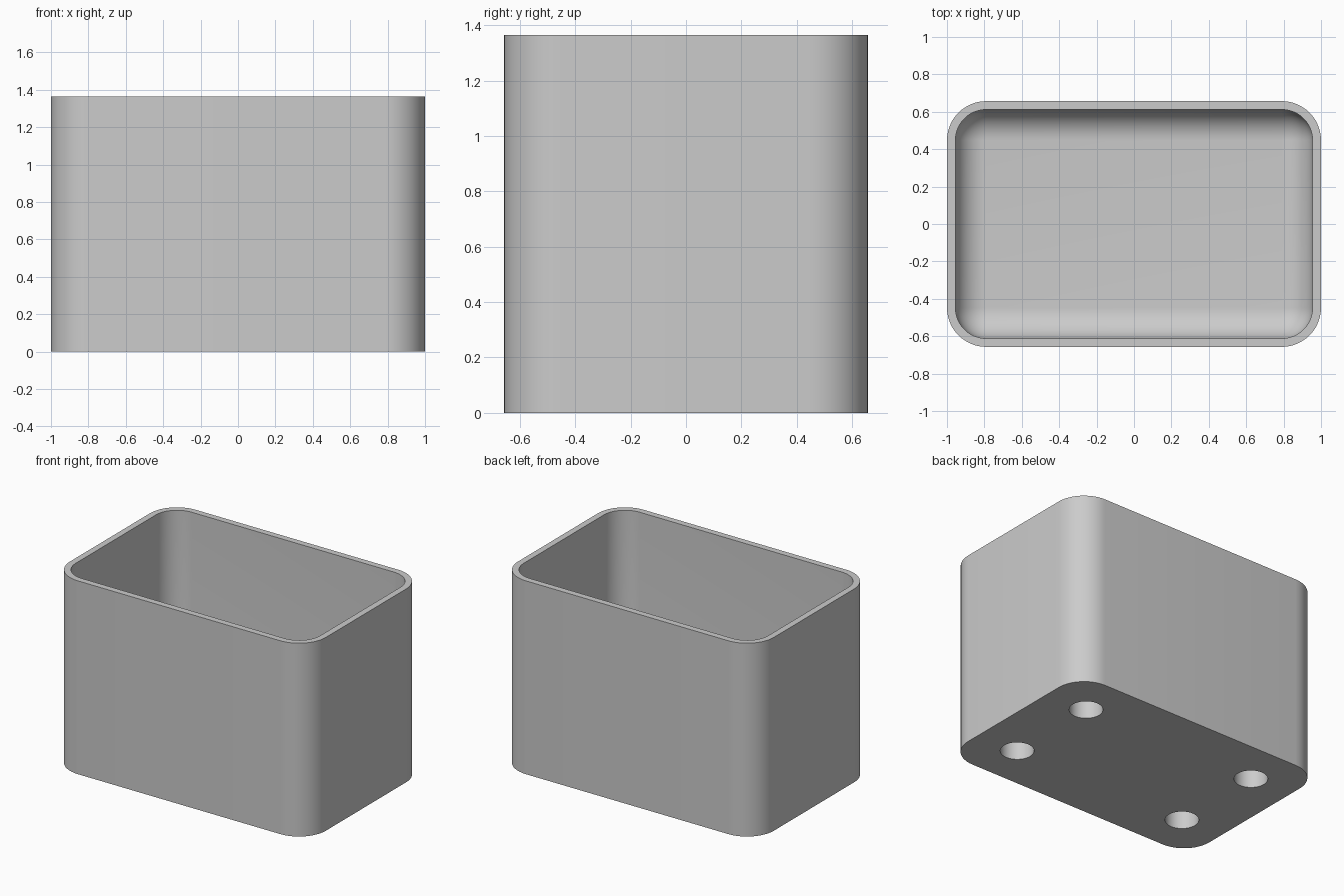
import bpy
import bmesh
from math import cos, sin, pi, radians

cube = bpy.data.objects.get("Cube")
if cube:
    bpy.data.objects.remove(cube, do_unlink=True)

HALF_X, HALF_Y, HEIGHT = 1.0, 0.657, 1.365
CORNER, WALL = 0.21, 0.045
FLOOR, FILLET = 0.18, 0.165
HOLE_X, HOLE_Y, HOLE_R, HOLE_DEPTH = 0.684, 0.341, 0.108, 0.14
STEPS = 12

grey = bpy.data.materials.new("grey plastic")
grey.use_nodes = True
grey.diffuse_color = (0.6, 0.6, 0.6, 1)
grey.node_tree.nodes["Principled BSDF"].inputs["Base Color"].default_value = (0.6, 0.6, 0.6, 1)

bm = bmesh.new()


def rounded_ring(inset, z):
    """Rounded rectangle of vertices, inset from the outer outline."""
    r = max(CORNER - inset, 0.0)
    cx, cy = HALF_X - inset - r, HALF_Y - inset - r
    ring = []
    for quarter, (sx, sy) in enumerate([(1, 1), (-1, 1), (-1, -1), (1, -1)]):
        for i in range(STEPS + 1):
            a = (quarter + i / STEPS) * pi / 2
            ring.append(bm.verts.new((sx * cx + r * cos(a), sy * cy + r * sin(a), z)))
    return ring


def circle_ring(x, y, z, count=40):
    return [bm.verts.new((x + HOLE_R * cos(2 * pi * i / count),
                          y + HOLE_R * sin(2 * pi * i / count), z)) for i in range(count)]


def bridge(a, b):
    for i in range(len(a)):
        j = (i + 1) % len(a)
        bm.faces.new((a[i], a[j], b[j], b[i]))


def loop_edges(ring):
    return [bm.edges.new((ring[i - 1], ring[i])) if not bm.edges.get((ring[i - 1], ring[i]))
            else bm.edges.get((ring[i - 1], ring[i])) for i in range(len(ring))]


# Outer wall, rim, inner wall and the rounded edge of the floor
rings = [rounded_ring(0, 0), rounded_ring(0, HEIGHT), rounded_ring(WALL, HEIGHT)]
for i in range(STEPS + 1):
    a = i / STEPS * pi / 2
    rings.append(rounded_ring(WALL + FILLET * (1 - cos(a)), FLOOR + FILLET * (1 - sin(a))))
for lower, upper in zip(rings, rings[1:]):
    bridge(lower, upper)

# Inside floor
corners = rings[-1][::STEPS + 1]
bmesh.ops.remove_doubles(bm, verts=rings[-1], dist=0.0005)
floor_verts = sorted([v for v in bm.verts if abs(v.co.z - FLOOR) < 1e-5],
                     key=lambda v: (v.co.y > 0, v.co.x if v.co.y < 0 else -v.co.x))
bm.faces.new(floor_verts)

# Blind holes in the underside
base_edges = loop_edges(rings[0])
for sx in (-1, 1):
    for sy in (-1, 1):
        mouth = circle_ring(sx * HOLE_X, sy * HOLE_Y, 0)
        end = circle_ring(sx * HOLE_X, sy * HOLE_Y, HOLE_DEPTH)
        bridge(mouth, end)
        bm.faces.new(end)
        base_edges += loop_edges(mouth)

# Underside around the holes
bmesh.ops.triangle_fill(bm, edges=base_edges, use_beauty=True, normal=(0, 0, -1))
bmesh.ops.recalc_face_normals(bm, faces=bm.faces[:])

mesh = bpy.data.meshes.new("open_box")
bm.to_mesh(mesh)
bm.free()
mesh.materials.append(grey)
box = bpy.data.objects.new("open_box", mesh)
bpy.context.collection.objects.link(box)

bpy.ops.object.select_all(action='DESELECT')
box.select_set(True)
bpy.context.view_layer.objects.active = box
bpy.ops.object.shade_smooth_by_angle(angle=radians(30))
